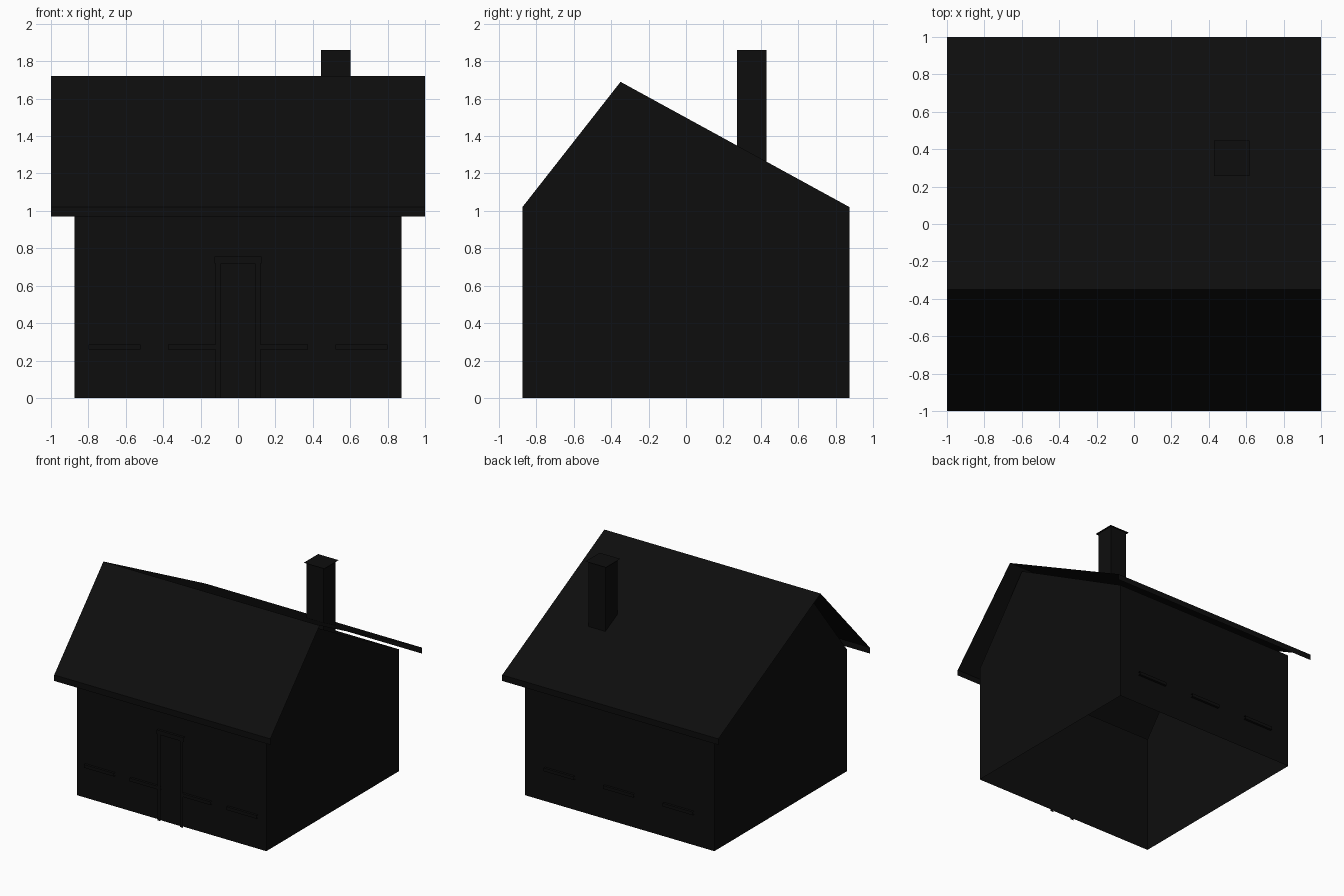
import bpy

if "Cube" in bpy.data.objects:
    bpy.data.objects.remove(bpy.data.objects["Cube"])

dark = bpy.data.materials.new("dark_paint")
dark.diffuse_color = (0.004, 0.004, 0.004, 1)
dark.use_nodes = True
dark.node_tree.nodes["Principled BSDF"].inputs["Base Color"].default_value = dark.diffuse_color


def make(name, verts, faces):
    mesh = bpy.data.meshes.new(name)
    mesh.from_pydata(verts, [], faces)
    mesh.materials.append(dark)
    obj = bpy.data.objects.new(name, mesh)
    bpy.context.collection.objects.link(obj)
    return obj


def strip(name, profile, x0, x1):
    """Open sheet: a (y, z) profile swept along x."""
    verts = [(x, y, z) for y, z in profile for x in (x0, x1)]
    faces = [(2 * i, 2 * i + 1, 2 * i + 3, 2 * i + 2) for i in range(len(profile) - 1)]
    return make(name, verts, faces)


W, EAVE = 0.875, 1.02
RIDGE_Y = -0.35

# Walls: front, back and the two asymmetric gables, open underneath
strip("front_wall", [(-W, 0), (-W, EAVE)], -W, W)
strip("back_wall", [(W, EAVE), (W, 0)], -W, W)
gable = [(-W, 0), (W, 0), (W, EAVE), (RIDGE_Y, 1.69), (-W, EAVE)]
make("right_gable", [(W, y, z) for y, z in gable], [(0, 1, 2, 3, 4)])
make("left_gable", [(-W, y, z) for y, z in gable], [(4, 3, 2, 1, 0)])

# Roof: thin sheet with a short fascia at each eave
strip("roof", [(-1, 0.97), (-1, 1.02), (RIDGE_Y, 1.72), (1, 1.02), (1, 0.97)], -1, 1)

# Chimney: open shaft passing through the roof, with a flat overhanging cap
cx, cy, r, c = 0.523, 0.352, 0.079, 0.095
ring = [(-1, -1), (1, -1), (1, 1), (-1, 1)]
make("chimney", [(cx + r * a, cy + r * b, z) for z in (1.2, 1.86) for a, b in ring],
     [(i, (i + 1) % 4, (i + 1) % 4 + 4, i + 4) for i in range(4)])
make("chimney_cap", [(cx + c * a, cy + c * b, 1.86) for a, b in ring], [(0, 1, 2, 3)])

# Door and its frame
strip("door", [(-0.88, 0), (-0.88, 0.72)], -0.09, 0.09)
for side, x in (("left", -0.105), ("right", 0.105)):
    strip(side + "_door_post", [(-0.895, 0), (-0.895, 0.72)], x - 0.015, x + 0.015)
strip("door_lintel", [(-0.895, 0.72), (-0.895, 0.755), (-W, 0.755)], -0.125, 0.125)

# Window sills, four at the front and three at the back
sill = [(-W, 0.258), (-0.895, 0.258), (-0.895, 0.285), (-W, 0.285)]
for i, x in enumerate((-0.66, -0.235, 0.235, 0.66)):
    strip(f"front_sill_{i + 1}", sill, x - 0.14, x + 0.14)
for i, x in enumerate((-0.55, 0, 0.55)):
    strip(f"back_sill_{i + 1}", [(-y, z) for y, z in reversed(sill)], x - 0.14, x + 0.14)
